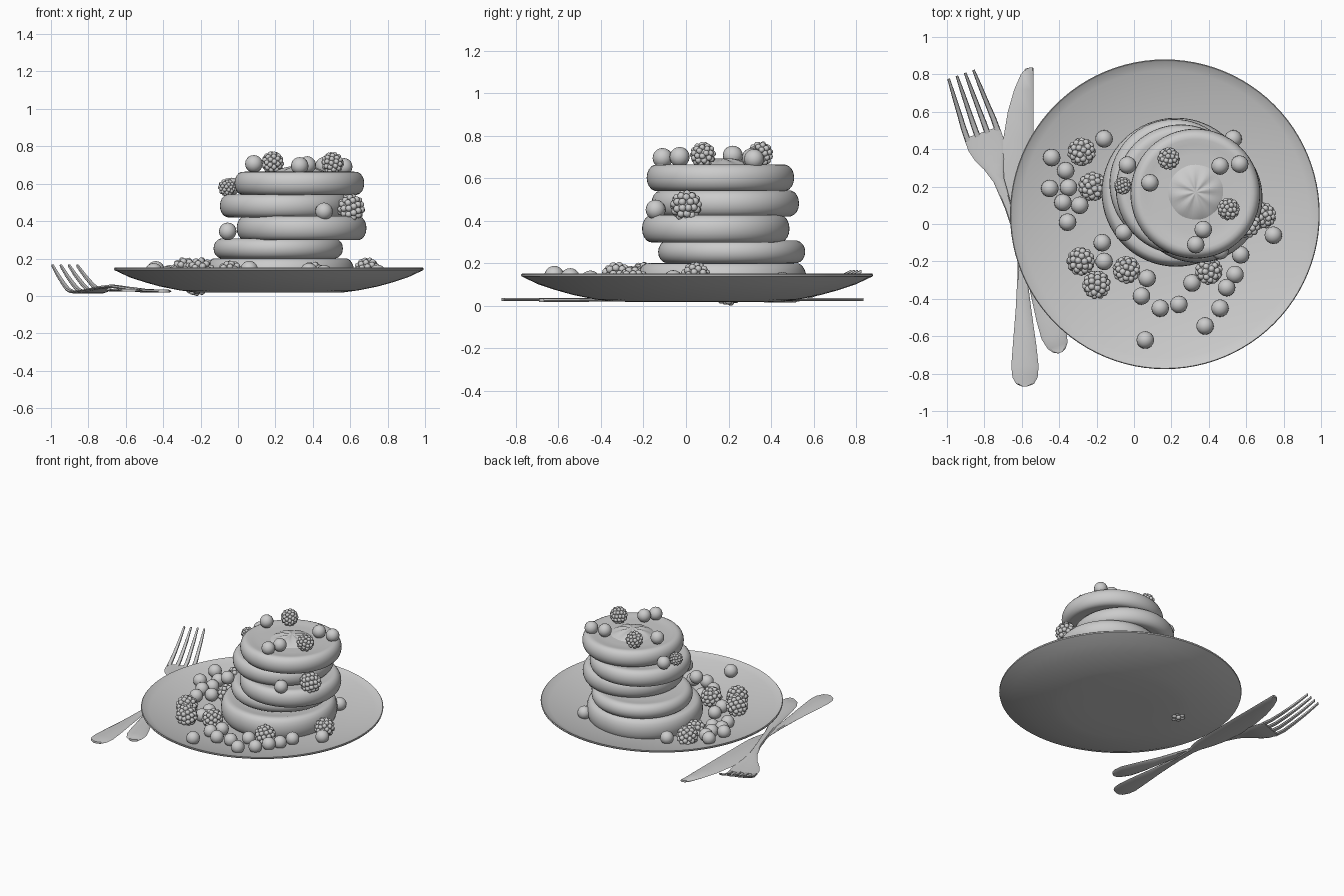
import bpy, bmesh, math, random
from mathutils import Vector, Matrix

if "Cube" in bpy.data.objects:
    bpy.data.objects.remove(bpy.data.objects["Cube"])

random.seed(4)
PX, PY, PR = 0.165, 0.052, 0.828          # plate centre and radius


def finish(name, bm, angle=50):
    bmesh.ops.recalc_face_normals(bm, faces=bm.faces)
    me = bpy.data.meshes.new(name)
    bm.to_mesh(me)
    bm.free()
    ob = bpy.data.objects.new(name, me)
    bpy.context.collection.objects.link(ob)
    bpy.ops.object.select_all(action='DESELECT')
    ob.select_set(True)
    bpy.context.view_layer.objects.active = ob
    bpy.ops.object.shade_smooth_by_angle(angle=math.radians(angle))
    return ob


def lathe(name, profile, loc, steps=64, shape=None):
    """Revolve (radius, z) points; both ends may lie on the axis."""
    bm = bmesh.new()
    rings = []
    for r, z in profile:
        if r == 0:
            rings.append([bm.verts.new((loc[0], loc[1], loc[2] + z))] * steps)
            continue
        ring = []
        for i in range(steps):
            a = math.tau * i / steps
            dz = shape(r, a) if shape else 0
            ring.append(bm.verts.new((loc[0] + r * math.cos(a), loc[1] + r * math.sin(a), loc[2] + z + dz)))
        rings.append(ring)
    for A, B in zip(rings, rings[1:]):
        for i in range(steps):
            j = (i + 1) % steps
            bm.faces.new(list(dict.fromkeys((A[i], A[j], B[j], B[i]))))
    return finish(name, bm)


def plate_z(x, y):
    return 0.038 + 0.11 * (math.hypot(x - PX, y - PY) / PR) ** 2.5


# Plate: shallow curved dish
inner = [(r, plate_z(PX + r, PY)) for r in (0.15, 0.3, 0.4, 0.5, 0.6, 0.7, 0.77, 0.815)]
plate = [(0, 0.038)] + inner + [(0.824, 0.151), (0.828, 0.146), (0.826, 0.138), (0.745, 0.1),
                                (0.66, 0.072), (0.58, 0.05), (0.48, 0.03), (0.4, 0.019), (0.2, 0.018), (0, 0.018)]
lathe("plate", plate, (PX, PY, 0), 96)

# Pancake stack: x, y, bottom, top, radius
stack = [(0.225, 0.17, 0.04, 0.2, 0.398), (0.215, 0.215, 0.2, 0.307, 0.346), (0.34, 0.14, 0.298, 0.427, 0.347),
         (0.25, 0.185, 0.42, 0.543, 0.347), (0.328, 0.162, 0.54, 0.664, 0.347)]
for n, (x, y, z0, z1, r) in enumerate(stack):
    h = z1 - z0
    prof = [(0, 0.1 * h), (r * 0.7, 0.06 * h), (r * 0.86, 0)]
    prof += [(r - 0.045 + 0.045 * math.cos(a), h / 2 + h / 2 * math.sin(a))
             for a in [math.radians(d) for d in range(-80, 81, 20)]]
    prof += [(r * 0.84, h), (r * 0.76, 0.95 * h), (r * 0.6, 0.93 * h), (0, 0.94 * h)]
    lathe(f"pancake_{n + 1}", prof, (x, y, z0))

# Cream dollop with soft radial folds
dome = [(0, 0.04)] + [(0.153 * t, 0.04 * (1 - t ** 2.4)) for t in (0.15, 0.3, 0.45, 0.6, 0.75, 0.87, 0.95, 1)] + [(0, -0.01)]
lathe("cream", dome, (0.33, 0.17, 0.652), 48,
      lambda r, a: 0.004 * math.sin(8 * a) * math.sin(math.pi * min(r / 0.153, 1)))


# Blueberries
def blueberry(n, x, y, z):
    bm = bmesh.new()
    bmesh.ops.create_uvsphere(bm, u_segments=16, v_segments=10, radius=0.047,
                              matrix=Matrix.Translation((x, y, z)))
    finish(f"blueberry_{n}", bm, 80)


on_plate = [(-.16, .455), (-.44, .355), (-.365, .285), (-.45, .19), (-.35, .195), (-.38, .115), (-.29, .1),
            (-.355, .01), (-.17, -.1), (-.16, -.2), (.07, -.29), (.04, -.385), (.14, -.45), (.24, -.43),
            (.06, -.62), (.31, -.315), (.38, -.545), (.46, -.45), (.495, -.34), (.54, -.27), (.57, -.165),
            (.745, -.06), (.53, .455)]
on_stack = [(-.055, -.045, .345), (-.035, .315, .585), (.46, -.143, .452), (.085, .22, .706),
            (.46, .31, .695), (.565, .32, .69), (.37, -.03, .7), (.33, -.11, .695)]
for n, b in enumerate([(x, y, plate_z(x, y) + 0.035) for x, y in on_plate] + on_stack):
    blueberry(n + 1, *b)


# Raspberries: small beads spread over a round core
def raspberry(n, x, y, z, R):
    bm = bmesh.new()
    turn = Matrix.Translation((x, y, z)) @ Matrix.Rotation(random.uniform(0, 6), 4, 'Z') @ Matrix.Rotation(random.uniform(0, 1.5), 4, 'X')
    bmesh.ops.create_icosphere(bm, subdivisions=2, radius=R * 0.8, matrix=turn)
    count = 46
    for i in range(count):
        c = 1 - 2 * (i + 0.5) / count
        s, a = math.sqrt(1 - c * c), i * 2.39996
        p = Vector((s * math.cos(a), s * math.sin(a), c)) * R * 0.79
        bmesh.ops.create_icosphere(bm, subdivisions=2, radius=R * 0.24, matrix=turn @ Matrix.Translation(p))
    finish(f"raspberry_{n}", bm, 80)


rasps = [(-.28, .385, .125, .075), (-.22, .2, .078, .077), (-.285, -.2, .13, .076), (-.2, -.325, .13, .076),
         (-.04, -.245, .115, .074), (.4, -.25, .11, .074), (.69, .045, .135, .07), (-.06, .205, .58, .047),
         (.605, .0, .47, .074), (.185, .35, .713, .06), (.505, .08, .71, .06)]
for n, b in enumerate(rasps):
    raspberry(n + 1, *b)


# Cutlery: flat strip from stations (along, left, right, z) on an axis
def strip(bm, stations, origin, axis, thick):
    a = Vector((axis[0], axis[1], 0)).normalized()
    p = Vector((-a.y, a.x, 0))
    rows = []
    for s, l, r, z in stations:
        base = Vector((origin[0], origin[1], z)) + a * s
        mid, half = (l + r) / 2, (r - l) / 2
        rows.append([bm.verts.new(base + p * (mid + half * k) + Vector((0, 0, dz * thick)))
                     for k, dz in ((-1, 0), (-.75, .5), (.75, .5), (1, 0), (.75, -.5), (-.75, -.5))])
    for A, B in zip(rows, rows[1:]):
        for i in range(6):
            j = (i + 1) % 6
            bm.faces.new((A[i], A[j], B[j], B[i]))
    bm.faces.new(rows[0])
    bm.faces.new(rows[-1])


# Fork: body, then four upturned tines
bm = bmesh.new()
o, ax = (-0.925, 0.80), (0.336, -0.942)
body = [(.33, .1, .022), (.4, .1, .022), (.46, .085, .026), (.52, .055, .035), (.6, .03, .045), (.75, .02, .052),
        (1.0, .023, .04), (1.2, .04, .03), (1.38, .063, .026), (1.48, .07, .025), (1.54, .056, .025), (1.57, .033, .025), (1.58, .01, .025)]
strip(bm, [(s, -w, w, z) for s, w, z in body], o, ax, 0.016)
for k in (-1.5, -.5, .5, 1.5):
    tine = [(.0, .047, .007, .162), (.1, .05, .011, .11), (.2, .053, .013, .065), (.28, .056, .015, .035), (.35, .056, .016, .022)]
    strip(bm, [(s, k * g - w, k * g + w, z) for s, g, w, z in tine], o, ax, 0.014)
finish("fork", bm, 40)

# Knife: handle widening to the end, blade with one curved edge (x left, x right at each y)
bm = bmesh.new()
knife = [(-.868, -.6, -.57), (-.855, -.63, -.535), (-.82, -.65, -.515), (-.76, -.656, -.51), (-.65, -.648, -.522),
         (-.45, -.632, -.55), (-.25, -.622, -.575), (-.1, -.625, -.575), (-.04, -.64, -.55), (.03, -.665, -.54),
         (.13, -.69, -.538), (.3, -.705, -.537), (.45, -.7, -.536), (.6, -.675, -.536), (.72, -.64, -.536),
         (.8, -.605, -.536), (.83, -.58, -.537), (.836, -.56, -.54)]
strip(bm, [(y, -r, -l, 0.03) for y, l, r in knife], (0, 0), (0, 1), 0.014)
finish("knife", bm, 40)
